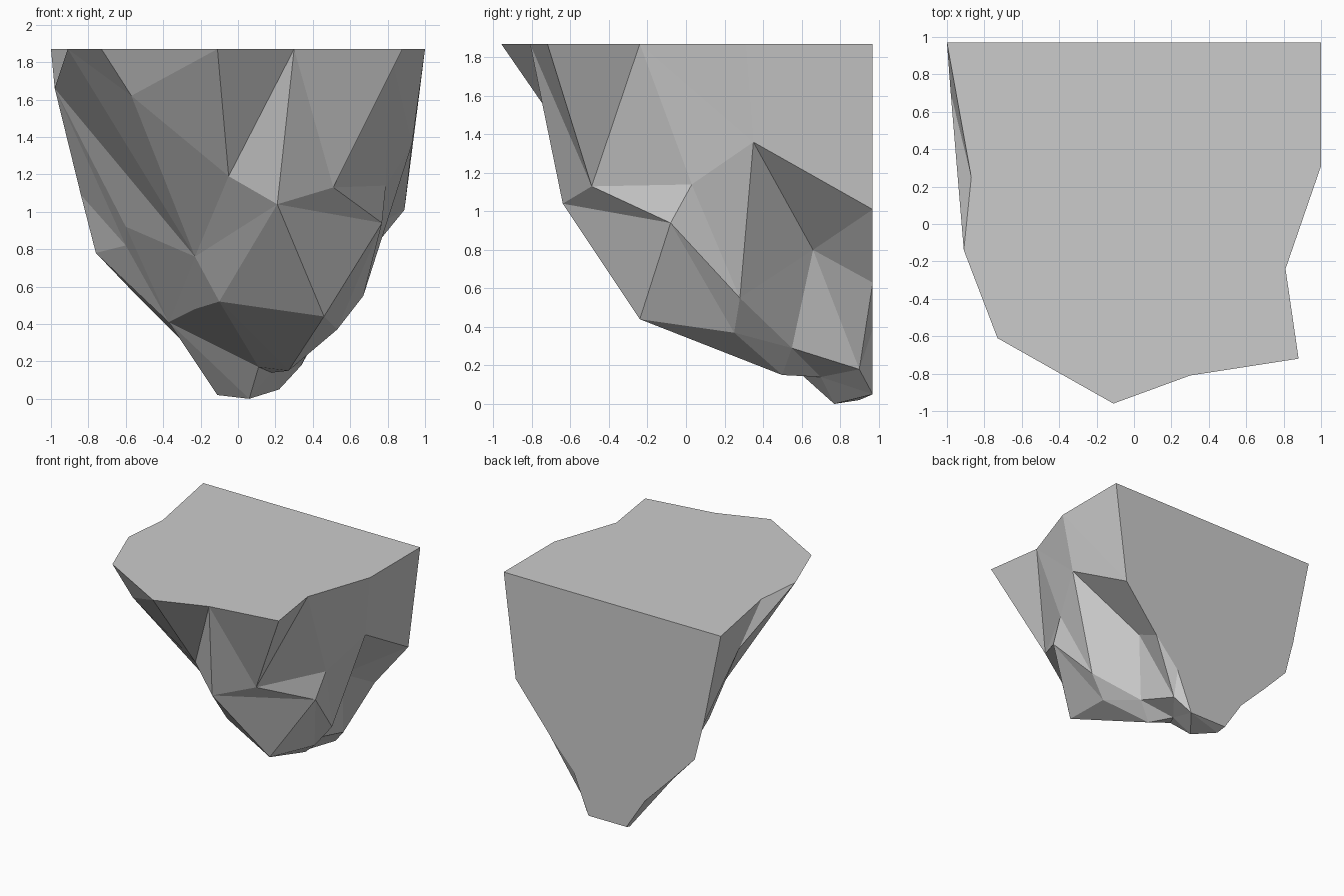
import bpy
import bmesh

default_cube = bpy.data.objects.get("Cube")
if default_cube:
    bpy.data.objects.remove(default_cube, do_unlink=True)

# Flat stone colour
stone = bpy.data.materials.new("grey_stone")
stone.use_nodes = True
colour = (0.6, 0.6, 0.6, 1.0)
stone.diffuse_color = colour
stone.node_tree.nodes["Principled BSDF"].inputs["Base Color"].default_value = colour

back = 0.97
top_height = 1.87

# Corners shared by neighbouring contours
front_hollow = (-0.23, 0, 0.76)
front_knob = (0.21, -0.64, 1.04)
tip_left = (-0.11, 0.9, 0.02)
tip = (0.06, 0.77, 0)
tip_notch = (0.18, 0.7, 0.14)
tip_back = (0.22, back, 0.05)

# Contours of the rock, each running from the back edge at -x round the front to +x
rim_plan = [(-1, back), (-0.87, 0.25), (-0.91, -0.14), (-0.73, -0.61), (-0.11, -0.96),
            (0.3, -0.81), (0.88, -0.72), (0.81, -0.24), (1, 0.31), (1, back)]
rim = [(x, y, top_height) for x, y in rim_plan]
shoulder = [(-0.84, back, 1.09), (-0.98, 0.7, 1.66), front_hollow, (-0.57, -0.57, 1.62),
            (-0.05, -0.49, 1.19), front_knob, (0.51, -0.49, 1.13), (0.79, 0.03, 1.14),
            (0.93, 0.35, 1.36), (0.89, back, 1.01)]
waist = [(-0.76, back, 0.78), (-0.6, 0.7, 0.82), (-0.6, 0.55, 0.92), front_hollow, front_knob,
         (0.77, -0.08, 0.94), (0.67, 0.28, 0.55), (0.5, 0.66, 0.8), (0.58, back, 0.63)]
belly = [(-0.54, back, 0.55), (-0.37, 0.7, 0.41), (-0.23, 0.33, 0.48), (-0.1, 0, 0.52),
         (0.46, -0.24, 0.44), (0.53, 0.25, 0.37), (0.39, 0.55, 0.29), (0.34, 0.9, 0.18),
         (0.36, back, 0.39)]
underside = [(-0.3, back, 0.31), tip_left, tip, (0.11, 0.58, 0.17), (0.27, 0.5, 0.15),
             tip_notch, tip_back]
foot = [(-0.13, back, 0.05), tip_left, tip, tip_notch, tip_back]

bm = bmesh.new()
corners = {}


def corner(point):
    """Return the vertex at a point, making it on first use."""
    if point not in corners:
        corners[point] = bm.verts.new(point)
    return corners[point]


def add_face(points):
    bm.faces.new([corner(p) for p in points])


def stitch(upper, lower, steps):
    """Join two contours with facets: u steps along the upper, d along the lower."""
    i = j = 0
    for step in steps:
        facet = [upper[i], lower[j]]
        if step == "u":
            i += 1
            facet.append(upper[i])
        else:
            j += 1
            facet.append(lower[j])
        if len(set(facet)) == len(facet):
            add_face(facet)


# Chipped sides and underside
stitch(rim, shoulder, "duudduududduuddudu")
stitch(shoulder, waist, "dudduuuududududud")
stitch(waist, belly, "duuuddudududud" + "ud")
stitch(belly, underside, "uddduuduuududu")
stitch(underside, foot, "dududuuudu")
stitch(foot, [tip_back], "uuuu")

# Level top and upright back
add_face(rim)
contours = [rim, shoulder, waist, belly, underside, foot]
add_face([c[0] for c in contours] + [c[-1] for c in reversed(contours[:-1])])

bmesh.ops.recalc_face_normals(bm, faces=bm.faces[:])
mesh = bpy.data.meshes.new("rock_ledge")
bm.to_mesh(mesh)
bm.free()
mesh.materials.append(stone)
rock = bpy.data.objects.new("rock_ledge", mesh)
bpy.context.collection.objects.link(rock)
